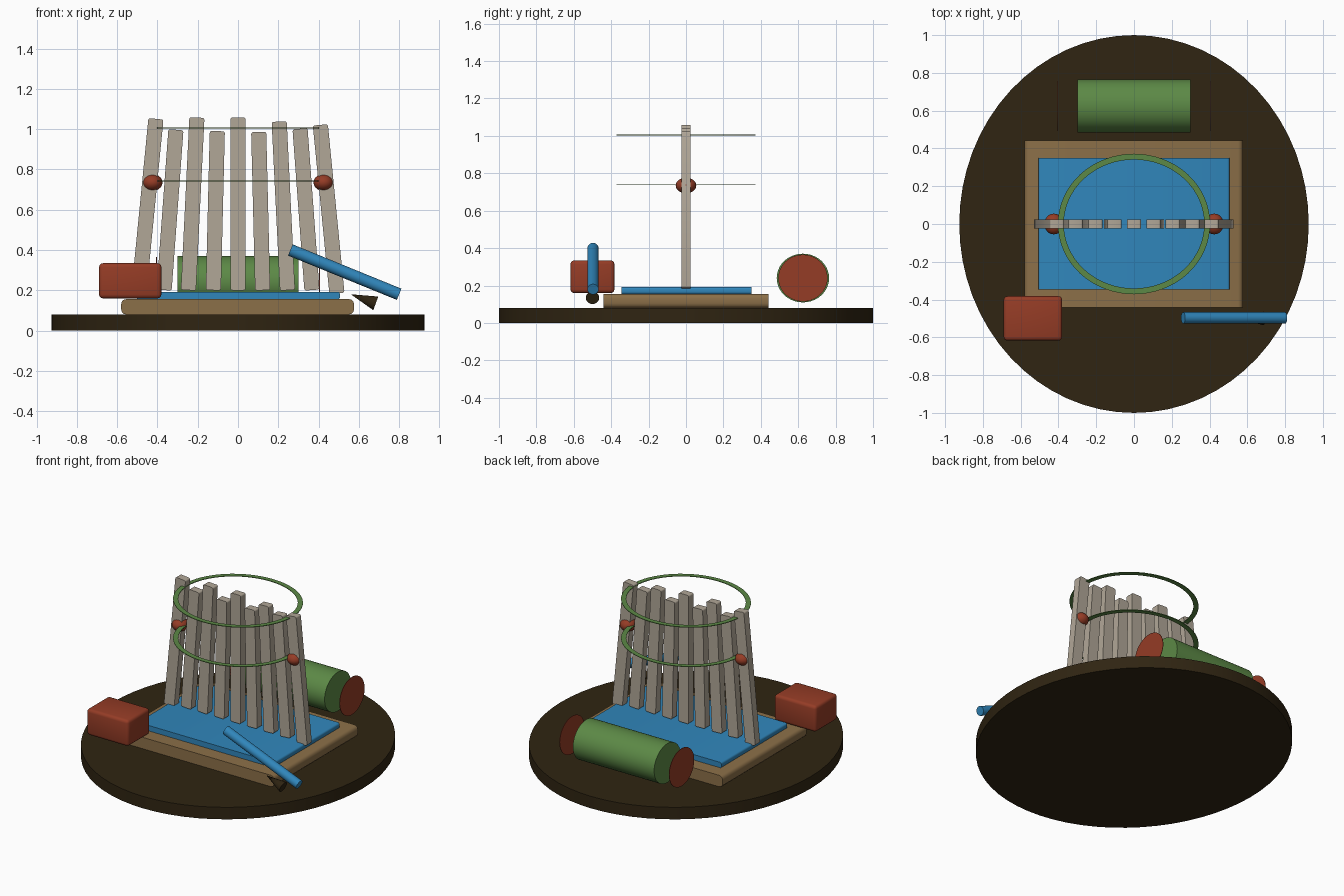
import bpy, bmesh, math
from mathutils import Matrix, Vector

cube = bpy.data.objects.get("Cube")
if cube:
    bpy.data.objects.remove(cube, do_unlink=True)


def material(name, rgb):
    m = bpy.data.materials.new(name)
    m.use_nodes = True
    m.diffuse_color = (*rgb, 1)
    m.node_tree.nodes["Principled BSDF"].inputs["Base Color"].default_value = (*rgb, 1)
    return m


DARK = material("dark brown", (.029, .018, .006))
TAN = material("tan wood", (.26, .16, .065))
BLUE = material("blue", (.03, .24, .50))
GREY = material("pale driftwood", (.44, .385, .31))
RED = material("brick red", (.30, .045, .019))
GREEN = material("leaf green", (.107, .25, .061))


def finish(name, bm, mat, matrix=Matrix(), smooth=False):
    mesh = bpy.data.meshes.new(name)
    bm.to_mesh(mesh)
    bm.free()
    mesh.materials.append(mat)
    ob = bpy.data.objects.new(name, mesh)
    bpy.context.collection.objects.link(ob)
    ob.matrix_world = matrix
    if smooth:
        bpy.ops.object.select_all(action='DESELECT')
        ob.select_set(True)
        bpy.context.view_layer.objects.active = ob
        bpy.ops.object.shade_smooth_by_angle(angle=math.radians(35))
    return ob


def box(name, mat, centre, size, bevel, tilt=0, all_edges=False):
    """Block rounded on its front-to-back edges, or on every edge."""
    bm = bmesh.new()
    bmesh.ops.create_cube(bm, size=1, matrix=Matrix.Diagonal((*size, 1)))
    edges = [e for e in bm.edges
             if all_edges or abs(e.verts[0].co.y - e.verts[1].co.y) > size[1] / 2]
    bmesh.ops.bevel(bm, geom=edges, offset=bevel, segments=3, profile=.5, affect='EDGES')
    return finish(name, bm, mat, Matrix.Translation(centre) @ Matrix.Rotation(tilt, 4, 'Y'), True)


def rod(name, mat, start, end, r1, r2, sides=32, stretch=(1, 1, 1)):
    """Cylinder or cone between two points."""
    a, b = Vector(start), Vector(end)
    bm = bmesh.new()
    bmesh.ops.create_cone(bm, cap_ends=True, segments=sides, radius1=r1, radius2=r2,
                          depth=(b - a).length)
    turn = (b - a).to_track_quat('Z', 'Y').to_matrix().to_4x4()
    bmesh.ops.transform(bm, matrix=Matrix.Diagonal((*stretch, 1)) @ turn, verts=bm.verts)
    return finish(name, bm, mat, Matrix.Translation((a + b) / 2), True)


def flat_ring(name, mat, z, outer, inner, thick=.004, sides=64):
    bm = bmesh.new()
    loops = []
    for (rx, ry), h in ((outer, 0), (outer, thick), (inner, thick), (inner, 0)):
        loops.append([bm.verts.new((rx * math.cos(t), ry * math.sin(t), z + h))
                      for t in (math.tau * i / sides for i in range(sides))])
    for k in range(4):
        p, q = loops[k], loops[(k + 1) % 4]
        for i in range(sides):
            j = (i + 1) % sides
            bm.faces.new((p[i], p[j], q[j], q[i]))
    return finish(name, bm, mat, smooth=True)


# Oval ground plate, plinth and sheet
rod("ground_plate", DARK, (0, 0, 0), (0, 0, .08), 1, 1, 64, (.925, 1, 1))
box("plinth", TAN, (-.002, 0, .118), (1.156, .884, .076), .025)
box("blue_sheet", BLUE, (0, .002, .173), (1.012, .695, .038), .012)

# Row of leaning slats
tops = (1.055, 1.0, 1.06, .992, 1.06, .988, 1.04, 1.005, 1.025)
for n, top in enumerate(tops):
    i = n - 4
    bottom = .18 if abs(i) == 4 else .198
    mid = (top + bottom) / 2
    box(f"slat_{n + 1}", GREY, (i * .1125, 0, mid), (.075, .05, top - bottom - .004),
        .01, -.0245 * i)

# Hoops around the slats
for name, z in (("lower_hoop", .74), ("upper_hoop", 1.003)):
    flat_ring(name, GREEN, z, (.403, .372), (.372, .341))

# Beads on the outer slats
for name, x in (("right_bead", -.425), ("left_bead", .425)):
    bm = bmesh.new()
    bmesh.ops.create_uvsphere(bm, u_segments=24, v_segments=14, radius=1)
    finish(name, bm, RED, Matrix.Translation((x, 0, .735)) @ Matrix.Diagonal((.05, .055, .042, 1)), True)

# Rolled bundle with loose end discs
rod("roll", GREEN, (-.3, .625, .24), (.3, .625, .24), .14, .14, 40, (1, 1, .93))
for name, s in (("right_roll_disc", -1), ("left_roll_disc", 1)):
    rod(name, RED, (s * .403, .625, .24), (s * .406, .625, .24), .132, .132, 40, (1, 1, .95))

# Red box, blue stick and its separate point
box("red_box", RED, (-.535, -.5, .247), (.31, .235, .175), .02, all_edges=True)
rod("blue_stick", BLUE, (.26, -.497, .4), (.8, -.497, .18), .03, .03, 20)
rod("stick_point", DARK, (.684, -.5, .135), (.56, -.5, .18), .036, 0, 20)
